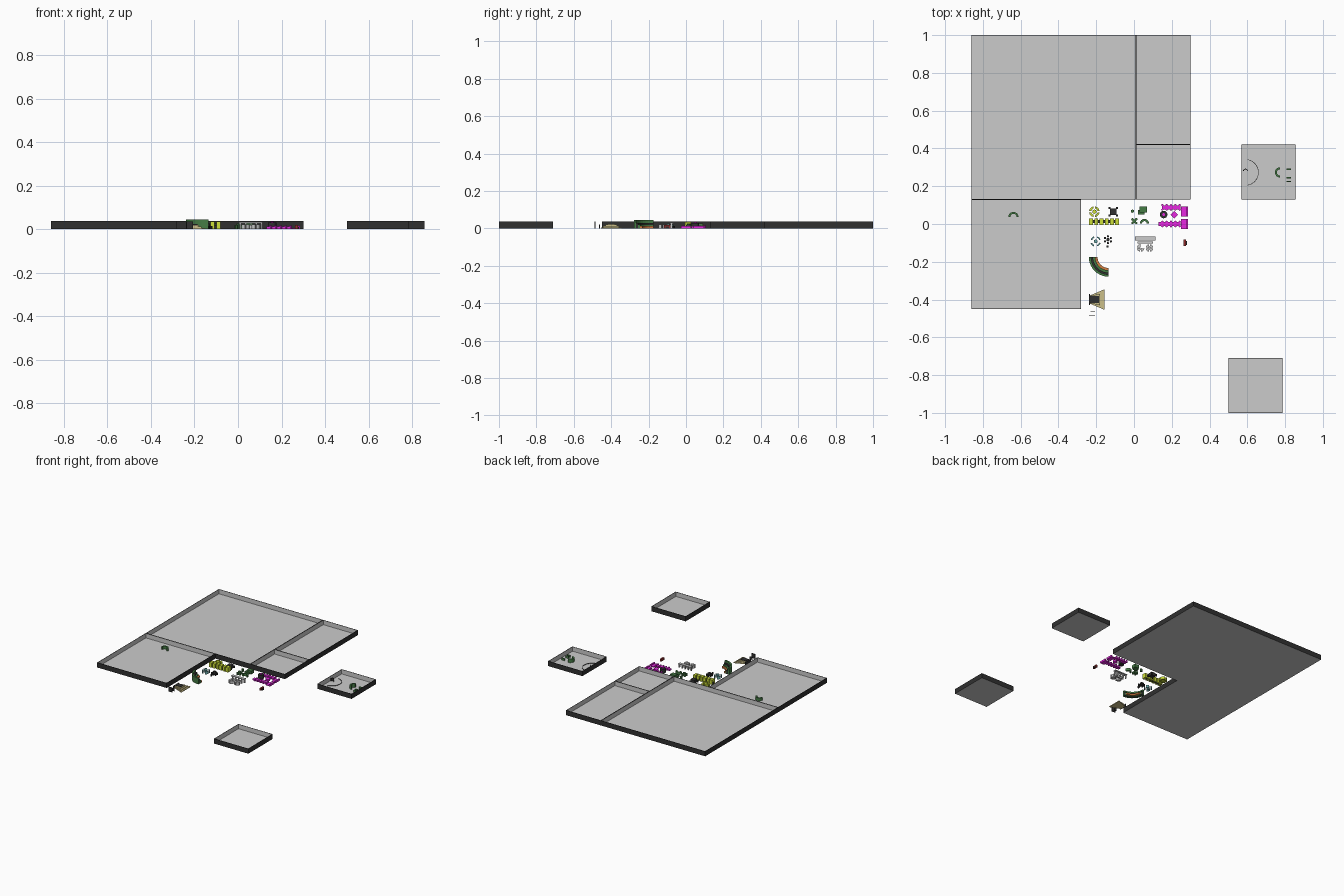
import bpy, bmesh, math
from math import cos, sin, pi, radians

if "Cube" in bpy.data.objects:
    bpy.data.objects.remove(bpy.data.objects["Cube"])

COL = dict(dark=(.03, .03, .03, 1), yellow=(.62, .75, .04, 1), green=(.06, .2, .06, 1),
           magenta=(.8, .02, .75, 1), teal=(.15, .4, .4, 1), tan=(.6, .52, .25, 1),
           orange=(.65, .2, .05, 1), red=(.3, .03, .03, 1))
MATS = {}
for key, rgba in COL.items():
    MATS[key] = bpy.data.materials.new(key)
    MATS[key].diffuse_color = rgba
MATS['grey'] = None


def finish(name, bm, col):
    bmesh.ops.recalc_face_normals(bm, faces=bm.faces)
    me = bpy.data.meshes.new(name)
    bm.to_mesh(me)
    bm.free()
    if MATS[col]:
        me.materials.append(MATS[col])
    ob = bpy.data.objects.new(name, me)
    bpy.context.collection.objects.link(ob)
    return ob


def prism(name, pts, z0, z1, col='grey'):
    """Extrude a flat outline from z0 to z1."""
    bm = bmesh.new()
    f = bm.faces.new([bm.verts.new((x, y, z0)) for x, y in pts])
    r = bmesh.ops.extrude_face_region(bm, geom=[f])
    for v in r['geom']:
        if isinstance(v, bmesh.types.BMVert):
            v.co.z = z1
    return finish(name, bm, col)


def box(name, x0, x1, y0, y1, z0, z1, col='grey'):
    return prism(name, [(x0, y0), (x1, y0), (x1, y1), (x0, y1)], z0, z1, col)


def disc(name, x, y, r, z0, z1, col='grey', n=16, turn=0):
    return prism(name, [(x + r * cos(2 * pi * i / n + turn), y + r * sin(2 * pi * i / n + turn))
                        for i in range(n)], z0, z1, col)


def arc(name, x, y, r0, r1, a0, a1, z0, z1, col='grey', n=12):
    """Curved wall between two radii and two angles (degrees)."""
    ang = [radians(a0 + (a1 - a0) * i / n) for i in range(n + 1)]
    pts = [(x + r1 * cos(a), y + r1 * sin(a)) for a in ang]
    pts += [(x + r0 * cos(a), y + r0 * sin(a)) for a in reversed(ang)]
    return prism(name, pts, z0, z1, col)


def tray(name, x0, x1, y0, y1, h=.037, t=.003, floor=.003):
    """Open box: dark outside and rim, grey inside."""
    bm = bmesh.new()

    def ring(d, z):
        return [bm.verts.new(p) for p in ((x0 + d, y0 + d, z), (x1 - d, y0 + d, z),
                                          (x1 - d, y1 - d, z), (x0 + d, y1 - d, z))]
    rings = [ring(0, 0), ring(0, h), ring(t, h), ring(t, floor)]
    bm.faces.new(rings[0])
    bm.faces.new(rings[3])
    for k in range(3):
        for i in range(4):
            j = (i + 1) % 4
            f = bm.faces.new((rings[k][i], rings[k][j], rings[k + 1][j], rings[k + 1][i]))
            f.material_index = 1 if k < 2 else 0
    ob = finish(name, bm, 'grey')
    ob.data.materials.append(None)
    ob.data.materials.append(MATS['dark'])


# Open trays
tray('tray_large', -.86, .01, .13, 1)
tray('tray_tall', .01, .30, .42, 1)
tray('tray_small', .01, .30, .13, .42)
tray('tray_left', -.86, -.28, -.45, .13)
tray('tray_right', .57, .856, .13, .42)
tray('tray_front', .50, .786, -1, -.71)

# Yellow ring of blocks and the slatted row
for i in range(4):
    arc('yellow_ring_block', -.21, .065, .017, .028, 90 * i + 10, 90 * i + 80, 0, .02, 'yellow', 5)
disc('yellow_ring_core', -.21, .065, .011, 0, .02, 'yellow')
for i in range(6):
    x = -.237 + i * .0275
    box('yellow_row_block', x, x + .02, -.005, .028, 0, .035, 'yellow')
box('yellow_row_rail', -.237, -.08, .004, .02, 0, .02, 'dark')

# Dark table with four stools
box('dark_table', -.127, -.093, .048, .082, 0, .025, 'dark')
for sx in (-1, 1):
    for sy in (-1, 1):
        disc('dark_stool', -.11 + sx * .02, .065 + sy * .02, .006, 0, .015, 'dark', 8)

# Green planters and curved hedge
box('green_block', .03, .068, .06, .092, 0, .025, 'green')
box('green_step', .02, .055, .05, .075, 0, .015, 'green')
disc('green_post', -.008, .068, .009, 0, .02, 'green', 8)
disc('green_bush_core', .002, .015, .01, 0, .025, 'green', 8)
for i in range(4):
    a = pi / 4 + i * pi / 2
    disc('green_bush_leaf', .002 + .014 * cos(a), .015 + .014 * sin(a), .007, 0, .018, 'green', 6)
arc('green_hedge', .055, .003, .012, .024, 0, 180, 0, .02, 'green')

# Magenta set: two scalloped benches, two end panels, drum and diamond
for y, z in ((.088, .012), (0, .012)):
    box('magenta_bench', .13 if y == 0 else .147, .245, y - .01, y + .01, 0, z, 'magenta')
    for i in range(5):
        x = .142 + i * .023
        for s in (-1, 1):
            disc('magenta_seat', x + .008, y + s * .012, .006, 0, .016, 'magenta', 8)
for y in (.067, 0):
    box('magenta_panel', .25, .285, y - .026, y + .026, 0, .006, 'magenta')
    box('magenta_panel_back', .275, .285, y - .026, y + .026, 0, .014, 'magenta')
disc('dark_drum', .157, .05, .02, 0, .03, 'dark')
disc('magenta_drum_top', .157, .05, .008, .03, .035, 'magenta', 8)
disc('magenta_diamond', .213, .05, .02, 0, .012, 'magenta', 4)

# Teal ring and dark flower seat group
for i in range(4):
    arc('teal_ring_block', -.203, -.092, .02, .028, 90 * i + 20, 90 * i + 70, 0, .02, 'teal', 4)
disc('teal_ring_core', -.203, -.092, .01, 0, .025, 'teal')
disc('flower_table', -.138, -.083, .009, 0, .025, 'dark', 12)
for i in range(6):
    a = i * pi / 3 + pi / 6
    disc('flower_seat', -.138 + .018 * cos(a), -.083 + .018 * sin(a), .006, 0, .014, 'dark', 8)
disc('flower_stub', -.14, -.119, .006, 0, .014, 'dark', 8)

# Grey counter with back rail and posts
box('counter_top', .005, .113, -.088, -.067, .026, .032)
box('counter_base', .018, .1, -.102, -.092, 0, .02)
for i in range(5):
    x = .008 + i * .0245
    box('counter_post', x, x + .006, -.083, -.072, 0, .026)

# Round tables split into wedges
for i in range(4):
    arc('wheel_wedge', .082, -.127, .003, .02, 90 * i + 8, 90 * i + 82, 0, .022, 'grey', 5)
for a0 in (95, 185, 275):
    arc('half_wheel_wedge', .035, -.127, .003, .02, a0, a0 + 75, 0, .022, 'grey', 5)

# Small red stand
box('red_stand', .263, .275, -.117, -.082, 0, .018, 'red')
box('red_stand_back', .275, .28, -.11, -.09, 0, .01, 'dark')

# Curved stepped seating with a green hedge on the outside
for r0, r1, z, c in ((.058, .07, .012, 'orange'), (.07, .082, .02, 'green'),
                     (.082, .092, .03, 'dark'), (.092, .104, .045, 'green')):
    arc('curved_seating', -.135, -.175, r0, r1, 180, 270, 0, z, c, 10)

# Tan flared stage: stepped trapezoids and a dark front
for k, z in ((0, .006), (.012, .012), (.024, .02)):
    prism('tan_stage_step', [(-.237 + k * .3, -.42), (-.155 - k, -.455 + k), (-.155 - k, -.345 - k),
                             (-.237 + k * .3, -.38)], 0, z, 'tan')
box('stage_core', -.232, -.185, -.418, -.382, .02, .023, 'dark')
box('stage_end', -.239, -.234, -.43, -.37, 0, .02, 'dark')

# Thin upright boards
box('upright_board', -.237, -.207, -.488, -.485, 0, .036, 'dark')
box('upright_board_short', -.23, -.207, -.464, -.461, 0, .02, 'dark')

# Arch in the left tray
arc('tray_left_arch', -.638, .037, .017, .027, 0, 180, .003, .025, 'green')

# Right tray: large curved line, small arch, green arch and benches
arc('floor_curve', .59, .273, .067, .07, -80, 80, .003, .006, 'dark', 20)
arc('small_arch', .59, .28, .009, .013, 0, 180, .003, .025, 'dark')
arc('green_arch', .773, .273, .017, .027, 90, 270, .003, .03, 'green')
for y in (.29, .245, .225):
    box('tray_bench', .808, .832, y - .003, y + .003, .003, .02, 'green')

for m in bpy.data.materials:
    if m.users and not m.is_grease_pencil:
        m.use_nodes = True
        m.node_tree.nodes["Principled BSDF"].inputs["Base Color"].default_value = m.diffuse_color
